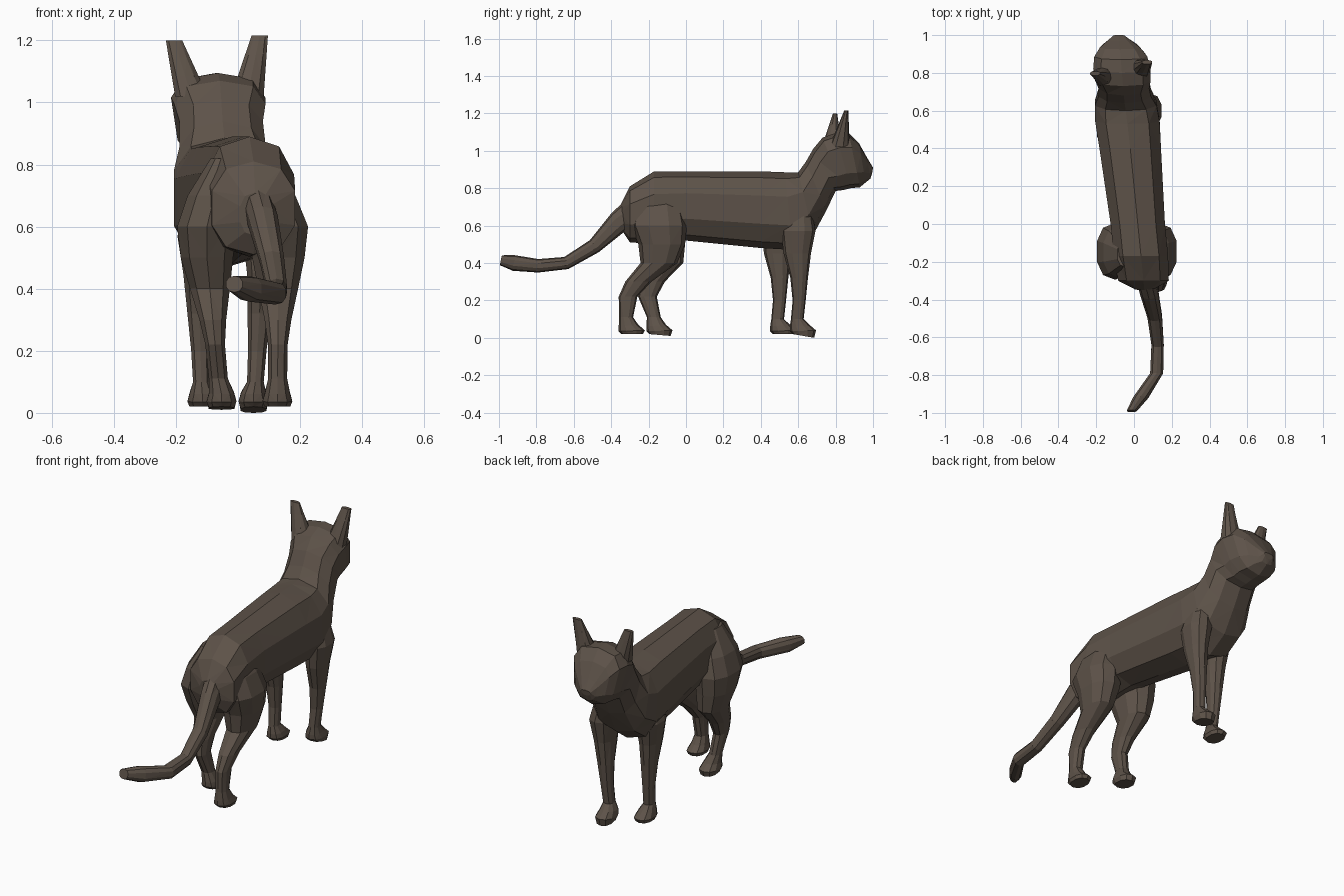
import bpy, bmesh, math
from mathutils import Vector

SIDES = 10

cube = bpy.data.objects.get("Cube")
if cube:
    bpy.data.objects.remove(cube)

fur = bpy.data.materials.new("dark_brown_fur")
fur.use_nodes = True
fur.diffuse_color = (0.11, 0.085, 0.066, 1)
fur.node_tree.nodes["Principled BSDF"].inputs["Base Color"].default_value = fur.diffuse_color


def soften(value, power):
    """Push a circle towards a rounded square."""
    return math.copysign(abs(value) ** power, value)


def ring(x, wide, top, bottom, power=0.85, taper=0):
    """Rounded cross-section spanning two (y, z) edge points, narrowed below by the taper."""
    upper, lower = Vector((x, *top)), Vector((x, *bottom))
    middle, reach = (upper + lower) / 2, (upper - lower) / 2
    points = []
    for step in range(SIDES):
        angle = math.tau * step / SIDES
        rise = soften(math.cos(angle), power)
        across = wide * soften(math.sin(angle), power) * (1 + taper * min(rise, 0))
        points.append(middle + reach * rise + Vector((across, 0, 0)))
    return points


def flat_ring(x, y, z, wide, deep):
    """Level cross-section for upright parts."""
    return ring(x, wide, (y + deep, z), (y - deep, z))


def loft(name, rings):
    """Join the rings into one closed, faceted skin."""
    bm = bmesh.new()
    loops = [[bm.verts.new(point) for point in points] for points in rings]
    for near, far in zip(loops, loops[1:]):
        for i in range(SIDES):
            bm.faces.new((near[i - 1], near[i], far[i], far[i - 1]))
    bm.faces.new(loops[0])
    bm.faces.new(loops[-1])
    bmesh.ops.triangulate(bm, faces=bm.faces[:])
    bmesh.ops.recalc_face_normals(bm, faces=bm.faces[:])
    mesh = bpy.data.meshes.new(name)
    bm.to_mesh(mesh)
    bm.free()
    mesh.materials.append(fur)
    bpy.context.collection.objects.link(bpy.data.objects.new(name, mesh))


def trunk_ring(wide, top, bottom, **shape):
    """The spine drifts steadily sideways from rump to nose."""
    return ring(0.02 - 0.05 * (top[0] + bottom[0]), wide, top, bottom, **shape)


def head_ring(wide, top, bottom):
    """Flat-topped skull section, narrowing to the jaw."""
    return trunk_ring(wide, top, bottom, power=0.65, taper=0.3)


# Trunk: rump, level back, then chest
rump = [
    trunk_ring(wide=0.05, top=(-0.35, 0.71), bottom=(-0.34, 0.57)),
    trunk_ring(wide=0.14, top=(-0.3, 0.81), bottom=(-0.3, 0.51)),
]
back = [trunk_ring(wide=0.15 + 0.05 * max(y, 0), top=(y, 0.89), bottom=(y, 0.52 - 0.1 * abs(y)))
        for y in (-0.17, 0, 0.2, 0.4)]
chest = [
    trunk_ring(wide=0.178, top=(0.53, 0.885), bottom=(0.57, 0.47)),
    trunk_ring(wide=0.17, top=(0.6, 0.885), bottom=(0.68, 0.55)),
]

# Neck, skull and tapering muzzle
neck = [
    trunk_ring(wide=0.145, top=(0.64, 0.94), bottom=(0.75, 0.68)),
    trunk_ring(wide=0.14, top=(0.68, 1.01), bottom=(0.8, 0.785)),
]
head = [
    head_ring(wide=0.152, top=(0.73, 1.07), bottom=(0.84, 0.79)),
    head_ring(wide=0.157, top=(0.8, 1.095), bottom=(0.88, 0.8)),
    head_ring(wide=0.145, top=(0.87, 1.095), bottom=(0.93, 0.805)),
    head_ring(wide=0.11, top=(0.925, 1.04), bottom=(0.96, 0.83)),
    head_ring(wide=0.06, top=(0.97, 0.96), bottom=(0.985, 0.85)),
    head_ring(wide=0.03, top=(1, 0.91), bottom=(0.995, 0.88)),
]
loft("body_and_head", rump + back + chest + neck + head)


def leg(name, joints, top_x, paw_x, step=0, stride=0, lift=0):
    """Leg of (z, y, half width, half depth) joints, sunk into the trunk above, with a paw below."""
    rings = []
    for z, y, wide, deep in joints:
        x = paw_x + (top_x - paw_x) * min(1, z * 2)
        x *= 1 - 3 * max(0, z - 0.62)
        y += step + stride * max(0, 0.48 - z)
        rings.append(flat_ring(x, y, z, wide, deep))
    heel, toe = y - 0.04, y + 0.1
    rings += [
        ring(paw_x, 0.042, (toe - 0.035, 0.07), (heel, 0.06)),
        ring(paw_x, 0.05, (toe, 0.04), (heel, 0.035)),
        ring(paw_x, 0.043, (toe - 0.01, lift), (heel + 0.015, 0.02)),
    ]
    loft(name, rings)


# Front legs share one shape; the left one steps ahead
front_joints = [
    (0.74, 0.5, 0.05, 0.06),
    (0.57, 0.495, 0.068, 0.092),
    (0.45, 0.49, 0.05, 0.073),
    (0.32, 0.5, 0.04, 0.047),
    (0.2, 0.5, 0.031, 0.035),
    (0.1, 0.49, 0.028, 0.034),
]
leg("left_front_leg", front_joints, top_x=0.08, paw_x=0.05, step=0.105)
leg("right_front_leg", front_joints, top_x=-0.13, paw_x=-0.115, lift=0.02)

# Hind legs share haunch and hock; the right one swings forward below the knee
hind_joints = [
    (0.82, -0.16, 0.05, 0.07),
    (0.7, -0.15, 0.09, 0.135),
    (0.6, -0.145, 0.1, 0.15),
    (0.5, -0.13, 0.088, 0.125),
    (0.4, -0.145, 0.067, 0.098),
    (0.3, -0.255, 0.045, 0.07),
    (0.22, -0.31, 0.033, 0.05),
    (0.11, -0.32, 0.032, 0.037),
]
leg("left_hind_leg", hind_joints, top_x=0.13, paw_x=0.127, lift=0.02)
leg("right_hind_leg", hind_joints, top_x=-0.1, paw_x=-0.053, stride=0.4, lift=0.01)

# Tail: sections square to a path that sweeps down and out to a blunt tip
path = [Vector(p) for p in (
    (0.06, -0.28, 0.67), (0.08, -0.36, 0.62), (0.11, -0.49, 0.49), (0.125, -0.64, 0.4),
    (0.12, -0.79, 0.385), (0.035, -0.92, 0.4), (-0.012, -0.99, 0.415))]
radii = (0.08, 0.06, 0.04, 0.034, 0.036, 0.042, 0.027)
tail = []
for i, (point, radius) in enumerate(zip(path, radii)):
    along = path[min(i + 1, len(path) - 1)] - path[max(i - 1, 0)]
    normal = Vector((-along.z, along.y)).normalized() * radius
    middle = point.yz
    tail.append(ring(point.x, min(radius, 0.05), middle - normal, middle + normal))
loft("tail", tail)


# Upright ears, thinning towards the tip
def ear(name, base, tip):
    rings = []
    for t in (0, 0.35, 0.7, 1):
        centre = Vector(base).lerp(Vector(tip), t)
        rings.append(flat_ring(*centre, wide=0.055 * (1 - 0.5 * t), deep=0.055 * (1 - 0.8 * t)))
    loft(name, rings)


ear("left_ear", base=(0.03, 0.82, 1.02), tip=(0.07, 0.857, 1.215))
ear("right_ear", base=(-0.15, 0.78, 1.02), tip=(-0.206, 0.797, 1.2))
